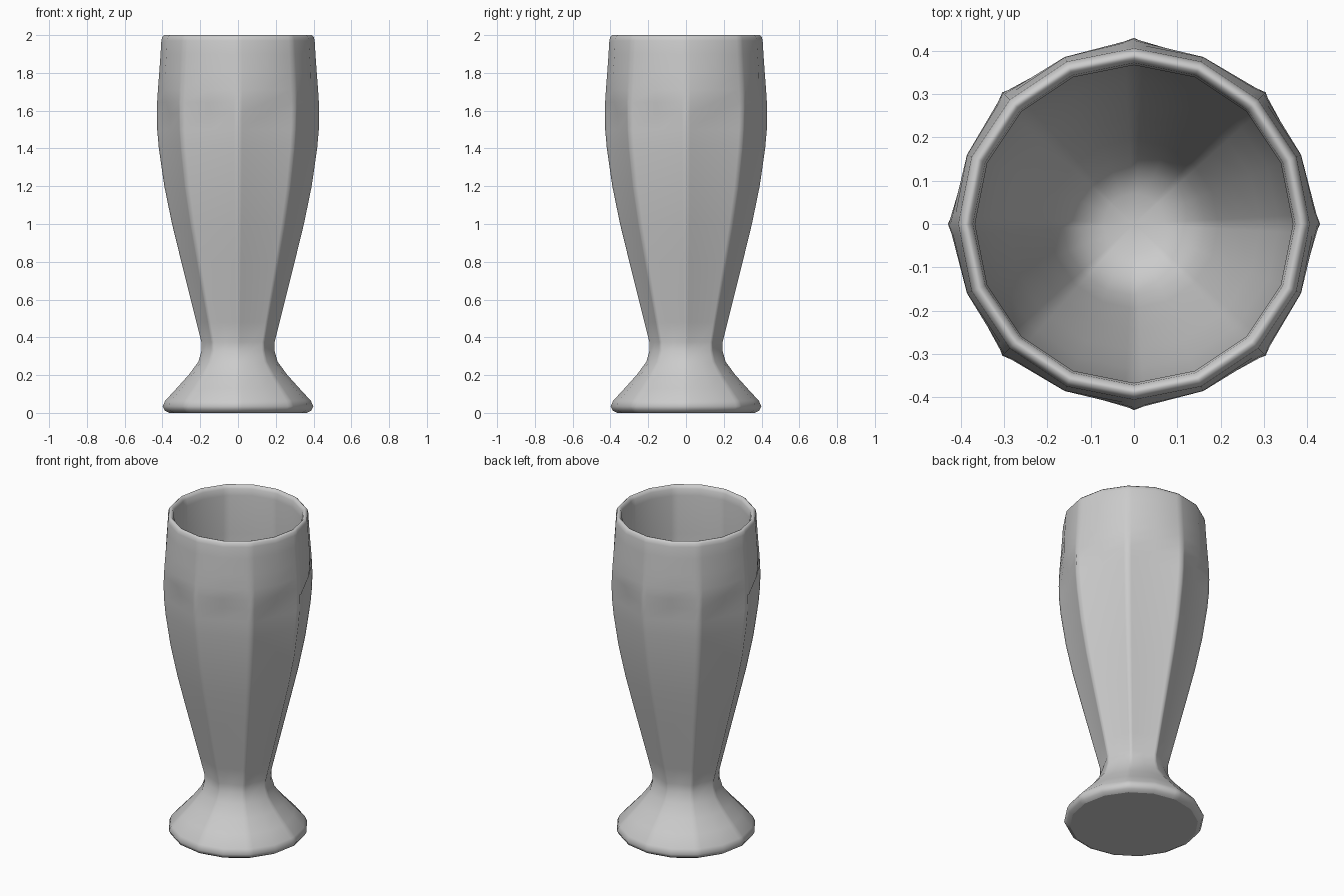
import bpy, bmesh
from math import cos, sin, pi
from mathutils import Vector

if "Cube" in bpy.data.objects:
    bpy.data.objects.remove(bpy.data.objects["Cube"])

# Outer profile: (ridge radius, height, panel depth factor between ridges)
outer = [(0.365, 0.0, 1), (0.387, 0.012, 1), (0.399, 0.035, 1), (0.385, 0.065, 1),
         (0.325, 0.13, 1), (0.262, 0.2, 1), (0.21, 0.27, 1), (0.193, 0.33, 0.97),
         (0.194, 0.375, 0.91), (0.22, 0.48, 0.91), (0.25, 0.6, 0.91), (0.30, 0.8, 0.91),
         (0.349, 1.0, 0.91), (0.39, 1.2, 0.91), (0.419, 1.4, 0.91), (0.428, 1.5, 0.91),
         (0.43, 1.585, 0.91), (0.428, 1.645, 0.965), (0.424, 1.71, 0.985),
         (0.417, 1.8, 1), (0.41, 1.9, 1), (0.406, 1.97, 1), (0.401, 1.99, 1)]
# Rounded rim and inner bowl, down to the floor
inner = [(0.391, 2.0, 1), (0.382, 1.998, 1), (0.372, 1.98, 1), (0.367, 1.94, 1),
         (0.37, 1.7, 1), (0.367, 1.5, 1), (0.335, 1.2, 1), (0.292, 1.0, 1),
         (0.245, 0.8, 1), (0.195, 0.6, 1), (0.165, 0.5, 1), (0.125, 0.44, 1),
         (0.07, 0.41, 1)]


def polar(r, a, z):
    return Vector((r * cos(a), r * sin(a), z))


def ring(bm, r, z, f):
    # Eight ridges, each with supporting columns beside it, and eight panel centres
    verts = []
    for i in range(8):
        a = i * pi / 4
        ridge = polar(r, a, z)
        mid = polar(r * f, a + pi / 8, z)
        nxt = polar(r, a + pi / 4, z)
        for p in (ridge, ridge.lerp(mid, 0.14), mid, nxt.lerp(mid, 0.14)):
            verts.append(bm.verts.new(p))
    return verts


bm = bmesh.new()
rings = [ring(bm, *p) for p in outer + inner]
n = len(rings[0])
for lo, hi in zip(rings, rings[1:]):
    for i in range(n):
        j = (i + 1) % n
        bm.faces.new((lo[i], lo[j], hi[j], hi[i]))

# Foot underside and bowl floor
bottom = bm.faces.new(list(reversed(rings[0])))
centre = bm.verts.new((0, 0, 0.405))
for i in range(n):
    bm.faces.new((rings[-1][i], rings[-1][(i + 1) % n], centre))
for f in bm.faces:
    f.smooth = True
bottom.smooth = False
for e in bottom.edges:
    e.smooth = False

mesh = bpy.data.meshes.new("fluted_glass")
bm.to_mesh(mesh)
bm.free()
glass = bpy.data.objects.new("fluted_glass", mesh)
bpy.context.collection.objects.link(glass)
